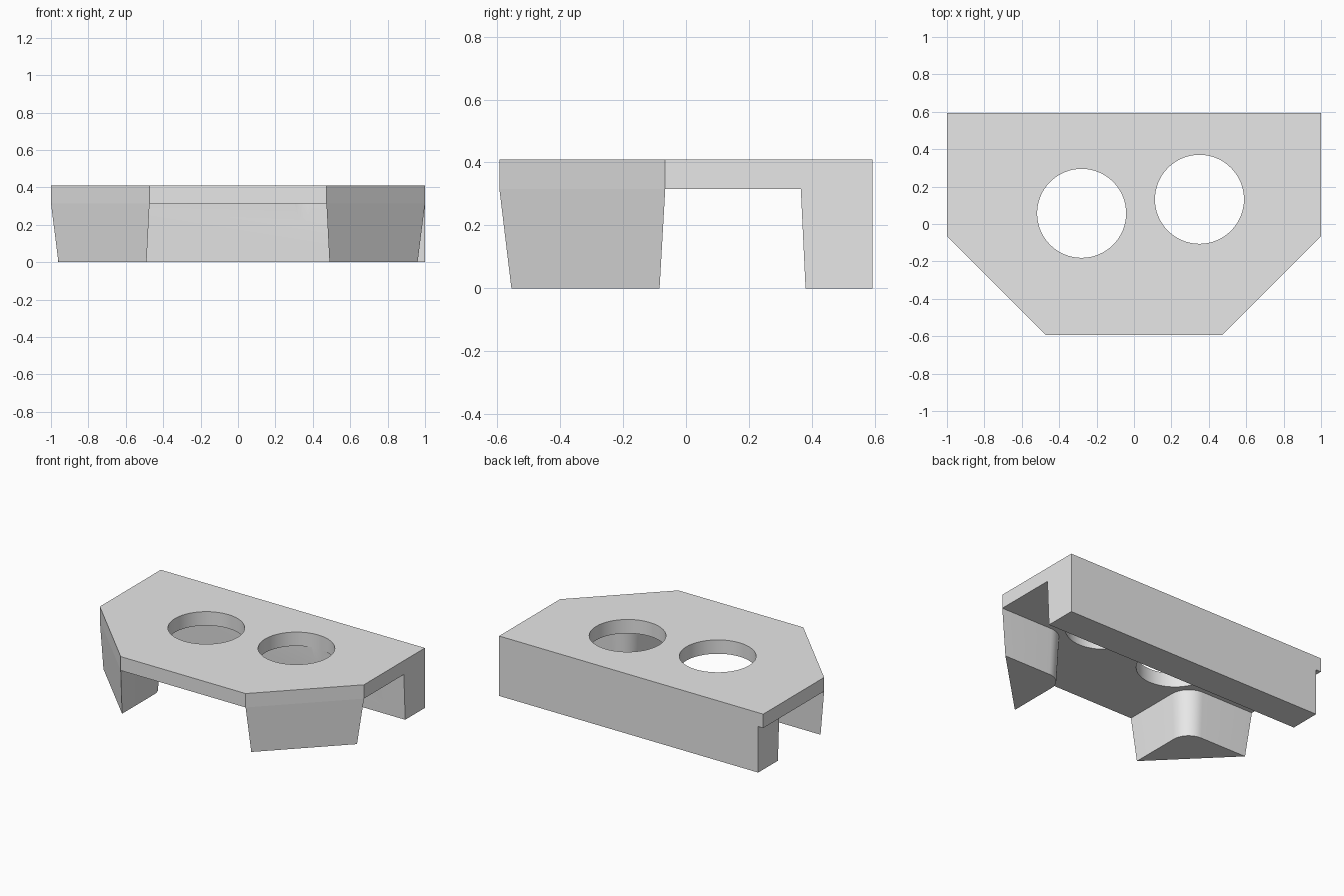
import bpy
import math

cube = bpy.data.objects.get("Cube")
if cube:
    bpy.data.objects.remove(cube, do_unlink=True)

HEIGHT, UNDERSIDE = 0.41, 0.315
BACK = 0.593

grey = bpy.data.materials.new("plain_grey")
grey.use_nodes = True
colour = (0.8, 0.8, 0.8, 1)
grey.diffuse_color = colour
grey.node_tree.nodes["Principled BSDF"].inputs["Base Color"].default_value = colour


def loft(name, bottom, top, z0, z1):
    """Solid between two matching anticlockwise outlines."""
    n = len(bottom)
    verts = [(x, y, z0) for x, y in bottom] + [(x, y, z1) for x, y in top]
    faces = [tuple(reversed(range(n))), tuple(range(n, 2 * n))]
    faces += [(i, (i + 1) % n, (i + 1) % n + n, i + n) for i in range(n)]
    mesh = bpy.data.meshes.new(name)
    mesh.from_pydata(verts, [], faces)
    mesh.materials.append(grey)
    obj = bpy.data.objects.new(name, mesh)
    bpy.context.collection.objects.link(obj)
    return obj


def activate(obj):
    bpy.ops.object.select_all(action="DESELECT")
    obj.select_set(True)
    bpy.context.view_layer.objects.active = obj


def leg_outline(inner, front, outer, rear, radius, side):
    """Right-angled corner outline with a rounded inner corner."""
    pts = [(inner, front), (outer, rear)]
    for i in range(13):
        a = math.pi / 2 * (1 + i / 12)
        pts.append((inner + radius + radius * math.cos(a),
                    rear - radius + radius * math.sin(a)))
    return pts if side > 0 else [(-x, y) for x, y in reversed(pts)]


# Top plate with chamfered front corners
outline = [(-0.473, -BACK), (0.473, -BACK), (1, -0.066),
           (1, BACK), (-1, BACK), (-1, -0.066)]
plate = loft("top_plate", outline, outline, UNDERSIDE, HEIGHT)

# Back wall, drafted on its inner face
def wall_outline(inner_y):
    return [(-0.962, inner_y), (1, inner_y), (1, BACK), (-0.962, BACK)]

wall = loft("back_wall", wall_outline(0.38), wall_outline(0.365), 0, UNDERSIDE)

# Drafted front legs
parts = [plate, wall]
for side, label in ((1, "left"), (-1, "right")):
    foot = leg_outline(0.489, -0.555, 0.96, -0.084, 0.12, side)
    head = leg_outline(0.473, -BACK, 1, -0.066, 0.135, side)
    parts.append(loft(label + "_front_leg", foot, head, 0, UNDERSIDE))

# Round through holes
for x, y in ((-0.28, 0.057), (0.35, 0.132)):
    bpy.ops.mesh.primitive_cylinder_add(vertices=64, radius=0.238, depth=1,
                                        location=(x, y, HEIGHT / 2))
    cutter = bpy.context.object
    cutter.name = "hole_cutter"
    cutter.hide_render = True
    cutter.data.materials.append(grey)
    for obj in (plate, wall):
        mod = obj.modifiers.new("hole", "BOOLEAN")
        mod.operation = "DIFFERENCE"
        mod.solver = "EXACT"
        mod.object = cutter
        activate(obj)
        bpy.ops.object.modifier_apply(modifier=mod.name)
    bpy.data.objects.remove(cutter, do_unlink=True)

for obj in parts:
    activate(obj)
    bpy.ops.object.shade_smooth_by_angle(angle=math.radians(30))
